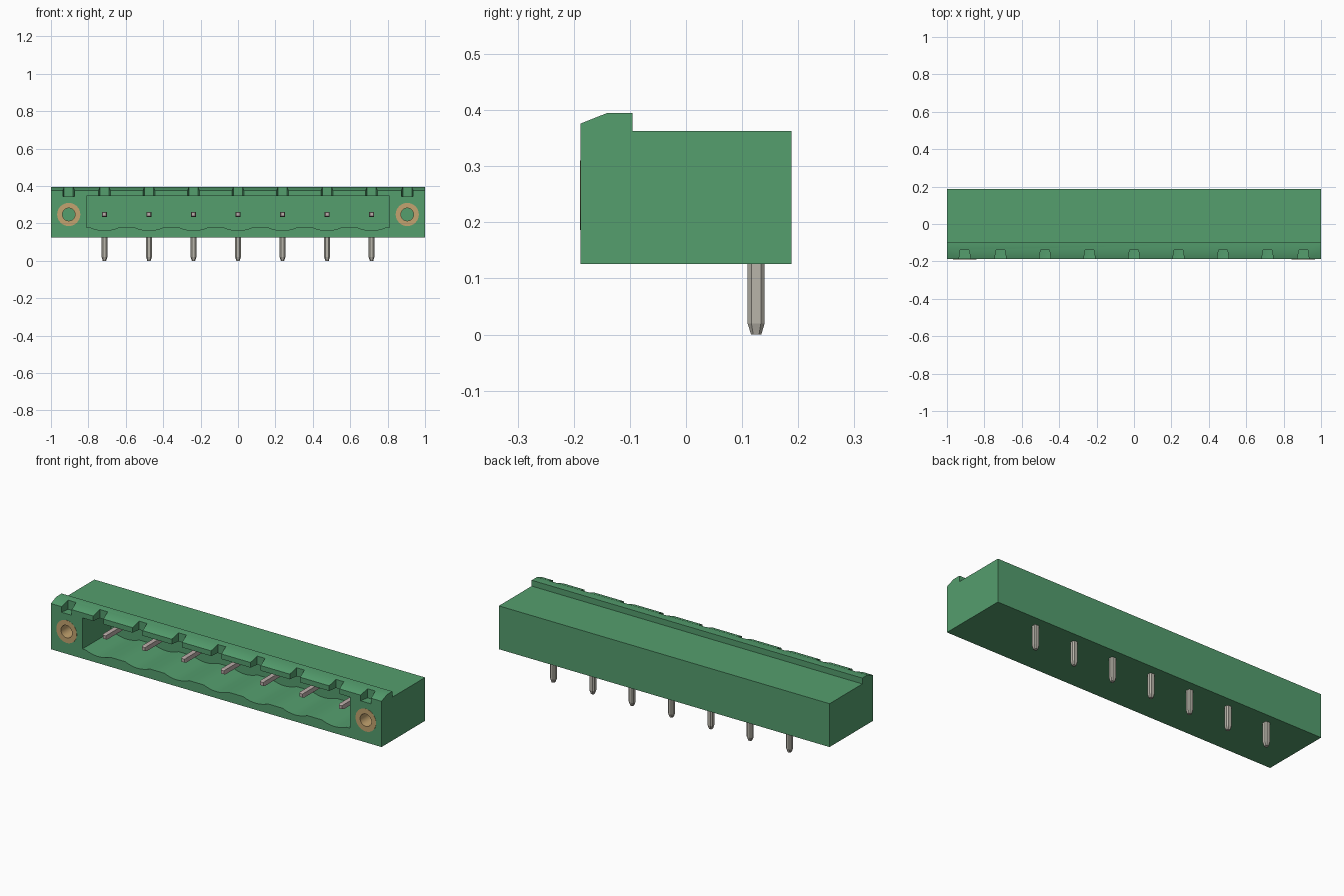
import bpy, bmesh, math
from mathutils import Vector

if "Cube" in bpy.data.objects:
    bpy.data.objects.remove(bpy.data.objects["Cube"], do_unlink=True)


def material(name, rgb, metallic=0.0):
    m = bpy.data.materials.new(name)
    m.use_nodes = True
    m.diffuse_color = (*rgb, 1)
    m.node_tree.nodes["Principled BSDF"].inputs["Base Color"].default_value = (*rgb, 1)
    return m


GREEN = material("green plastic", (0.089, 0.342, 0.155))
METAL = material("tinned metal", (0.48, 0.46, 0.40))
CONTACT = material("contact metal", (0.50, 0.42, 0.40))
BRASS = material("brass", (0.55, 0.37, 0.16))

PINS = [(i - 3) * 0.238 for i in range(7)]
SCREWS = [-0.905, 0.905]
FRONT, BACK = -0.188, 0.188


def loft(bm, rings, caps=True):
    """Skin a list of closed point rings."""
    vs = [[bm.verts.new(p) for p in r] for r in rings]
    n = len(vs[0])
    for a, b in zip(vs, vs[1:]):
        for i in range(n):
            j = (i + 1) % n
            bm.faces.new((a[i], a[j], b[j], b[i]))
    if caps:
        bm.faces.new(vs[0][::-1])
        bm.faces.new(vs[-1])
    return vs


def make(name, build, mat, smooth=False):
    bm = bmesh.new()
    build(bm)
    bmesh.ops.recalc_face_normals(bm, faces=bm.faces)
    me = bpy.data.meshes.new(name)
    bm.to_mesh(me)
    bm.free()
    me.materials.append(mat)
    ob = bpy.data.objects.new(name, me)
    bpy.context.collection.objects.link(ob)
    if smooth:
        shade(ob)
    return ob


def shade(ob):
    bpy.ops.object.select_all(action="DESELECT")
    ob.select_set(True)
    bpy.context.view_layer.objects.active = ob
    bpy.ops.object.shade_smooth_by_angle(angle=math.radians(30))


def cut(ob, cutter):
    mod = ob.modifiers.new("cut", "BOOLEAN")
    mod.operation, mod.solver, mod.object = "DIFFERENCE", "EXACT", cutter
    bpy.context.view_layer.objects.active = ob
    bpy.ops.object.modifier_apply(modifier=mod.name)
    bpy.data.objects.remove(cutter, do_unlink=True)


def circle(x, y, z, r, n=32):
    return [(x + r * math.cos(2 * math.pi * i / n), y, z + r * math.sin(2 * math.pi * i / n))
            for i in range(n)]


# Housing: side profile with a raised, sloped front lip
def housing(bm):
    prof = [(FRONT, 0.126), (BACK, 0.126), (BACK, 0.363), (-0.095, 0.363),
            (-0.095, 0.395), (-0.14, 0.395), (FRONT, 0.376)]
    loft(bm, [[(x, y, z) for y, z in prof] for x in (-1, 1)])


# Front opening: scalloped floor under each contact
def cavity(bm):
    prof = [(0.81, 0.348), (-0.81, 0.348), (-0.81, 0.178)]
    for p in PINS:
        for i in range(9):
            t = i / 4 - 1
            prof.append((p + 0.075 * t, 0.178 - 0.016 * (1 - t * t)))
    prof.append((0.81, 0.178))
    loft(bm, [[(x, y, z) for x, z in prof] for y in (-0.25, 0.06)])


# Tapered latch notches along the lip
def notches(bm):
    for p in PINS + SCREWS:
        plan = [(-0.034, FRONT - 0.02), (0.034, FRONT - 0.02), (0.024, -0.14), (-0.024, -0.14)]
        loft(bm, [[(p + x, y, z) for x, y in plan] for z in (0.345, 0.45)])


def screw_holes(bm):
    for x in SCREWS:
        loft(bm, [circle(x, FRONT - 0.05, 0.248, 0.061), circle(x, -0.03, 0.248, 0.061)])


body = make("housing", housing, GREEN)
for name, fn in (("cavity_cutter", cavity), ("notch_cutter", notches), ("hole_cutter", screw_holes)):
    cut(body, make(name, fn, GREEN))
shade(body)


# Threaded flange inserts: open tubes
def insert(x):
    def build(bm):
        y0, y1 = FRONT - 0.001, -0.029
        rings = [circle(x, y0, 0.248, 0.062), circle(x, y1, 0.248, 0.062),
                 circle(x, y1, 0.248, 0.034), circle(x, y0, 0.248, 0.034)]
        loft(bm, rings + [rings[0]], caps=False)
        bmesh.ops.remove_doubles(bm, verts=bm.verts, dist=1e-6)
    return build


for side, x in zip(("right", "left"), SCREWS):
    make(f"{side}_insert", insert(x), BRASS, True)


# Cross-section of a bar with chamfered corners
def bar(h, c):
    return [(h, -c), (h, c), (c, h), (-c, h), (-h, c), (-h, -c), (-c, -h), (c, -h)]


# Contacts: horizontal blades inside, chamfered solder pins below
def solder_pin(x):
    def build(bm):
        loft(bm, [[(x + a * s, 0.125 + b * s, z) for a, b in bar(0.0152, 0.0085)]
                  for z, s in ((0.0, 0.6), (0.02, 1), (0.14, 1))])
    return build


def blade(x):
    def build(bm):
        loft(bm, [[(x + a * s, y, 0.248 + b * s) for a, b in
                   ((-0.0125, -0.0125), (0.0125, -0.0125), (0.0125, 0.0125), (-0.0125, 0.0125))]
                  for y, s in ((-0.135, 0.75), (-0.125, 1), (0.08, 1))])
    return build


for i, x in enumerate(PINS, 1):
    make(f"solder_pin_{i}", solder_pin(x), METAL)
    make(f"contact_blade_{i}", blade(x), CONTACT)
